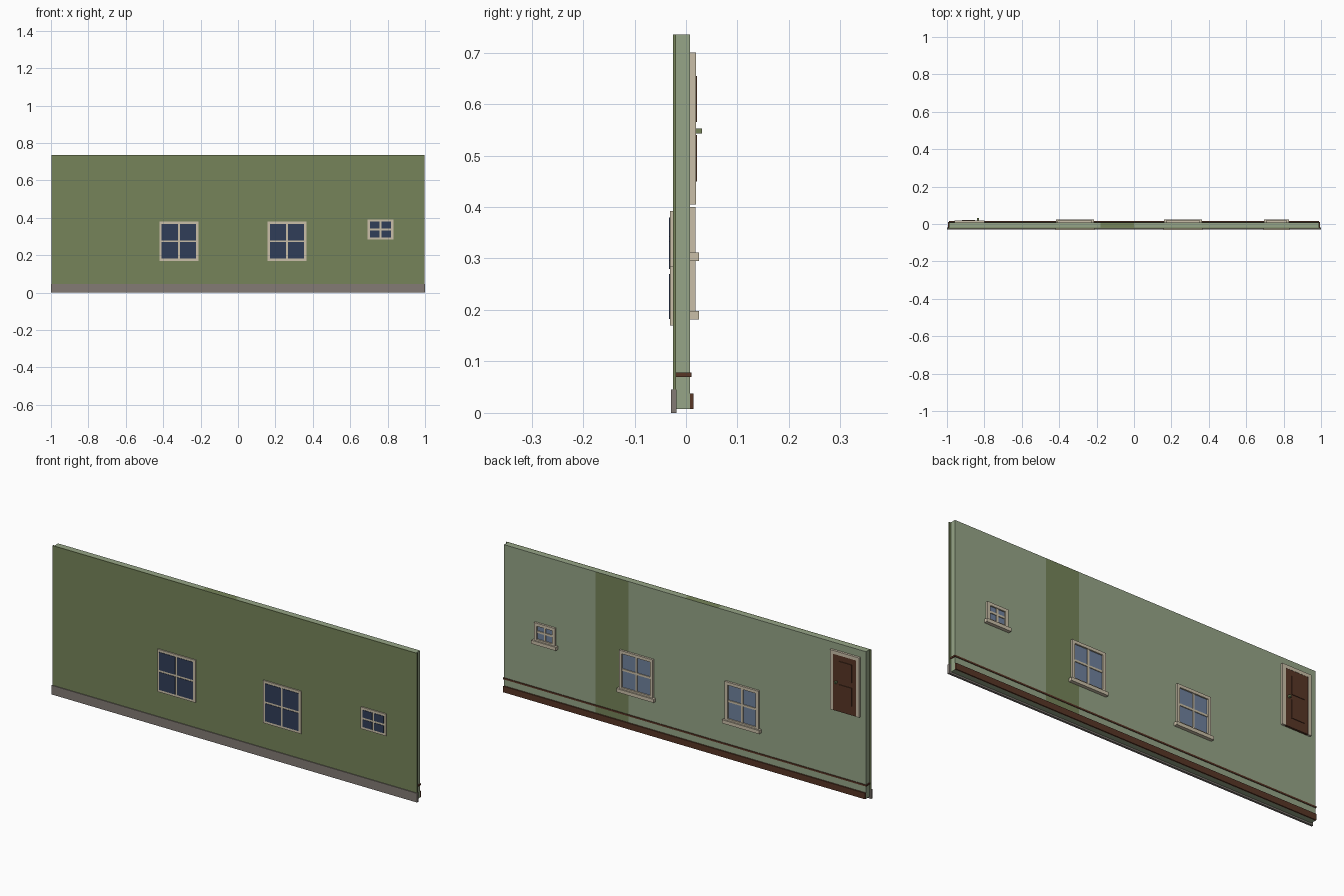
import bpy, bmesh

if "Cube" in bpy.data.objects:
    bpy.data.objects.remove(bpy.data.objects["Cube"])


def srgb(r, g, b):
    def lin(c):
        c /= 255
        return c / 12.92 if c <= 0.04045 else ((c + 0.055) / 1.055) ** 2.4
    return (lin(r), lin(g), lin(b), 1)


def mat(name, *rgb):
    m = bpy.data.materials.new(name)
    m.diffuse_color = srgb(*rgb)
    m.use_nodes = True
    m.node_tree.nodes["Principled BSDF"].inputs["Base Color"].default_value = m.diffuse_color
    return m


OLIVE = mat("olive green", 118, 132, 90)
SAGE = mat("sage green", 150, 165, 135)
CREAM = mat("cream trim", 202, 191, 168)
STONE = mat("grey stone", 131, 123, 117)
BROWN = mat("dark brown wood", 88, 54, 38)
NIGHT = mat("dark blue glass", 48, 61, 88)
PALE = mat("pale blue glass", 112, 130, 157)


def boxes(name, material, *parts):
    """One object from boxes given as (x0, x1, y0, y1, z0, z1)."""
    bm = bmesh.new()
    for x0, x1, y0, y1, z0, z1 in parts:
        for v in bmesh.ops.create_cube(bm, size=1)["verts"]:
            v.co.x = x1 if v.co.x > 0 else x0
            v.co.y = y1 if v.co.y > 0 else y0
            v.co.z = z1 if v.co.z > 0 else z0
    me = bpy.data.meshes.new(name)
    bm.to_mesh(me)
    bm.free()
    me.materials.append(material)
    ob = bpy.data.objects.new(name, me)
    bpy.context.collection.objects.link(ob)
    return ob


def panes(x0, x1, z0, z1, y0, y1, gap):
    """Two by two panes separated by a cross-shaped gap."""
    xm, zm, h = (x0 + x1) / 2, (z0 + z1) / 2, gap / 2
    return [(a, b, y0, y1, c, d)
            for a, b in ((x0, xm - h), (xm + h, x1))
            for c, d in ((z0, zm - h), (zm + h, z1))]


# Wall layers: outer cladding and inner wall
boxes("outer_wall", OLIVE, (-0.998, 0.998, -0.025, -0.019, 0.008, 0.735))
inner = boxes("inner_wall", SAGE, (-0.99, 0.99, -0.019, 0.008, 0.008, 0.735))
inner.data.materials.append(OLIVE)

# Darker bands on the inner wall: one on the back, one on the top
bm = bmesh.new()
bm.from_mesh(inner.data)
for x in (-0.18, 0.0, 0.31, 0.49):
    bmesh.ops.bisect_plane(bm, geom=bm.verts[:] + bm.edges[:] + bm.faces[:],
                           plane_co=(x, 0, 0), plane_no=(1, 0, 0))
bm.normal_update()
for f in bm.faces:
    c = f.calc_center_median()
    if (f.normal.y > 0.9 and 0.31 < c.x < 0.49) or (f.normal.z > 0.9 and -0.18 < c.x < 0):
        f.material_index = 1
bm.to_mesh(inner.data)
bm.free()

# Base trims
boxes("plinth", STONE, (-1, 1, -0.029, -0.018, 0, 0.045))
boxes("skirting_board", BROWN, (-0.99, 0.99, 0.008, 0.015, 0.008, 0.038))
boxes("low_rail", BROWN, (-0.994, 0.994, -0.019, 0.011, 0.07, 0.078))

# Windows: outer frame and panes at the front, frame, glass and sill at the back
for name, x0, x1, z0, z1 in (("left", -0.42, -0.212, 0.17, 0.38),
                             ("middle", 0.158, 0.366, 0.17, 0.38),
                             ("small", 0.693, 0.831, 0.284, 0.392)):
    boxes(name + "_outer_frame", CREAM, (x0, x1, -0.031, -0.025, z0, z1))
    boxes(name + "_outer_panes", NIGHT,
          *panes(x0 + 0.012, x1 - 0.012, z0 + 0.012, z1 - 0.012, -0.033, -0.031, 0.01))

    boxes(name + "_sill", CREAM, (x0 + 0.002, x1 - 0.002, 0.008, 0.025, z0 + 0.011, z0 + 0.028))
    a, b, c, d, t = x0 + 0.012, x1 - 0.012, z0 + 0.028, z1 + 0.008, 0.015
    xm, zm = (a + b) / 2, (c + d) / 2
    boxes(name + "_inner_frame", CREAM,
          (a, a + t, 0.008, 0.018, c, d), (b - t, b, 0.008, 0.018, c, d),
          (a + t, b - t, 0.008, 0.018, d - t, d),
          (a + t, b - t, 0.008, 0.018, c, c + 0.008),
          (xm - 0.005, xm + 0.005, 0.008, 0.015, c + 0.008, d - t),
          (a + t, b - t, 0.008, 0.0148, zm - 0.005, zm + 0.005))
    boxes(name + "_inner_glass", PALE, (a + t, b - t, 0.008, 0.011, c + 0.008, d - t))

# Door with frame, raised panels and knob
boxes("door_frame", CREAM,
      (-0.96, -0.942, 0.008, 0.019, 0.405, 0.70),
      (-0.818, -0.80, 0.008, 0.019, 0.405, 0.70),
      (-0.942, -0.818, 0.008, 0.019, 0.683, 0.70))
boxes("door", BROWN, (-0.942, -0.818, 0.008, 0.018, 0.405, 0.683))
boxes("door_panels", BROWN,
      (-0.92, -0.85, 0.018, 0.021, 0.45, 0.54),
      (-0.92, -0.85, 0.018, 0.021, 0.565, 0.655))
boxes("door_knob", OLIVE, (-0.84, -0.83, 0.018, 0.031, 0.543, 0.553))
